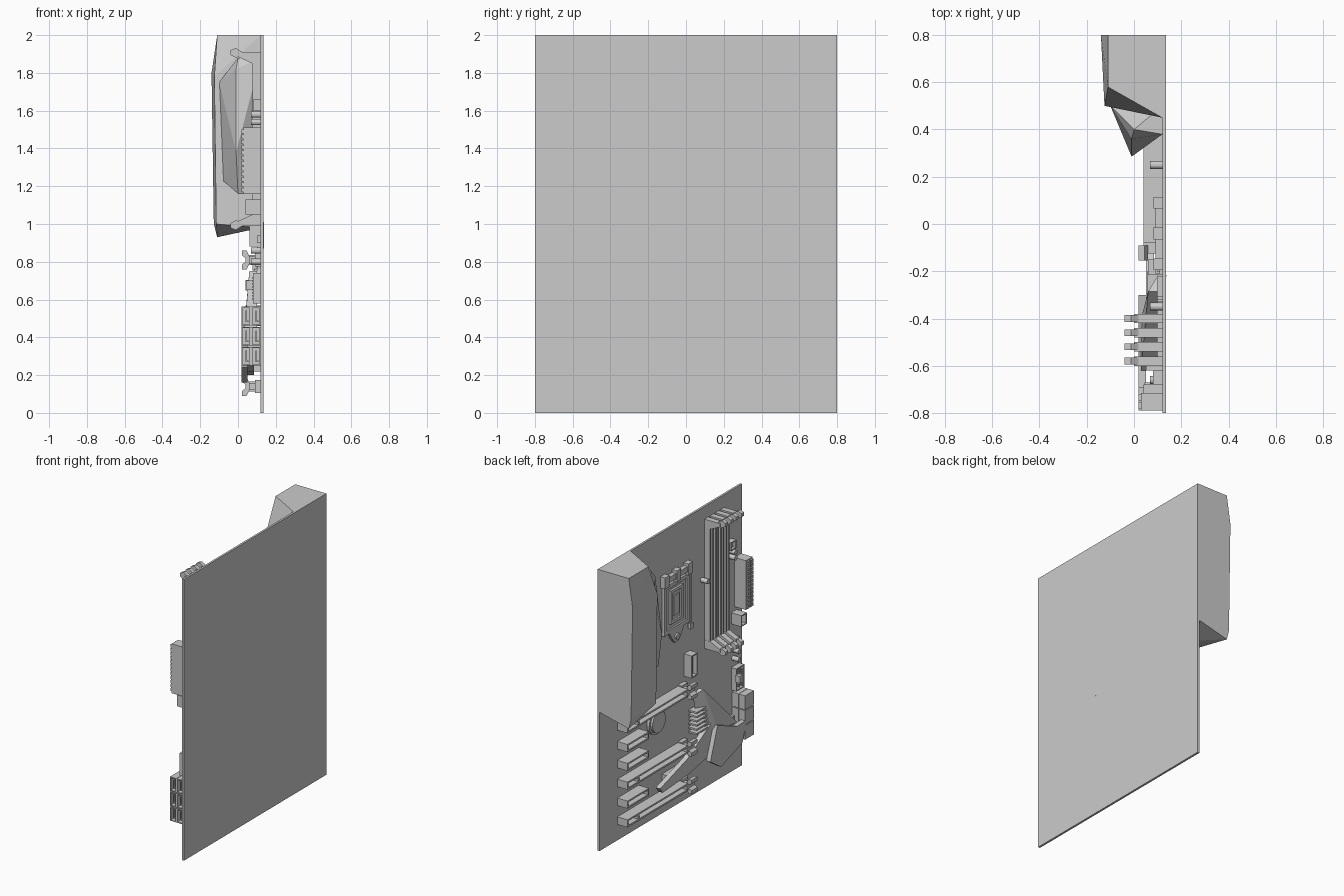
import bpy, bmesh, math
from mathutils import Vector

if "Cube" in bpy.data.objects:
    bpy.data.objects.remove(bpy.data.objects["Cube"])

FACE = 0.12   # x of the component side of the board; parts grow toward -x


def finish(name, bm):
    bmesh.ops.recalc_face_normals(bm, faces=bm.faces)
    me = bpy.data.meshes.new(name)
    bm.to_mesh(me)
    bm.free()
    ob = bpy.data.objects.new(name, me)
    bpy.context.collection.objects.link(ob)
    return ob


def box(name, x, y, z, hollow=None, rim=0.01, depth=0.03):
    """Box from (min, max) ranges; hollow = direction of an open recess."""
    bm = bmesh.new()
    bmesh.ops.create_cube(bm, size=1)
    for v in bm.verts:
        v.co = Vector([(r[0] + r[1]) / 2 + c * (r[1] - r[0]) for r, c in zip((x, y, z), v.co)])
    if hollow:
        d = Vector(hollow)
        bm.normal_update()
        f = max(bm.faces, key=lambda f: f.normal.dot(d))
        bmesh.ops.inset_region(bm, faces=[f], thickness=rim)
        r = bmesh.ops.extrude_discrete_faces(bm, faces=[f])
        bmesh.ops.translate(bm, verts=r['faces'][0].verts, vec=-d * depth)
    return finish(name, bm)


def prism(name, pts, a, b, axis='x'):
    """Extrude a yz outline along x, or an xz outline along y."""
    bm = bmesh.new()
    at = lambda p, t: (t, p[0], p[1]) if axis == 'x' else (p[0], t, p[1])
    f = bm.faces.new([bm.verts.new(at(p, a)) for p in pts])
    r = bmesh.ops.extrude_face_region(bm, geom=[f])
    vec = (b - a, 0, 0) if axis == 'x' else (0, b - a, 0)
    bmesh.ops.translate(bm, verts=[v for v in r['geom'] if isinstance(v, bmesh.types.BMVert)], vec=vec)
    return finish(name, bm)


def hull(name, pts):
    bm = bmesh.new()
    for p in pts:
        bm.verts.new(p)
    bmesh.ops.convex_hull(bm, input=bm.verts)
    bmesh.ops.dissolve_limit(bm, angle_limit=0.02, verts=bm.verts, edges=bm.edges)
    return finish(name, bm)


def disc(name, y, z, r, x0, x1, n=20):
    ring = [(y + r * math.cos(2 * math.pi * i / n), z + r * math.sin(2 * math.pi * i / n)) for i in range(n)]
    return prism(name, ring, x0, x1)


# Circuit board
box("board", (FACE, 0.135), (-0.8, 0.8), (0, 2))

# Faceted rear port cover and power stage heatsink
hull("port_cover", [(.12, .8, 2), (-.11, .8, 2), (-.11, .58, 2), (.12, .45, 2),
                    (-.14, .8, 1.8), (-.125, .5, 1.78), (-.115, .5, 1.0),
                    (-.128, .8, 1.0), (-.11, .8, .93), (.12, .8, .987), (.12, .45, .98)])
hull("power_heatsink", [(-.1, .5, 1.75), (-.08, .5, 1.23), (-.01, .285, 1.38), (-.01, .36, 1.82),
                        (0, .31, 1.16), (.0, .4, 1.88), (.12, .38, 1.88), (.12, .38, 1.16),
                        (.12, .5, 1.88), (.12, .5, 1.16)])

# Memory slots: base, two rails, end towers and latches
for i in range(4):
    y = -0.58 + i * 0.06
    box("memory_base", (.1, FACE), (y - .018, y + .018), (1.0, 1.9))
    for s in (-1, 1):
        c = y + s * .013
        box("memory_rail", (.078, .1), (c - .006, c + .006), (1.0, 1.9))
    for top in (1, -1):
        z = lambda t: 1.45 + top * t
        prism("memory_tower", [(FACE, z(.40)), (.075, z(.40)), (.0, z(.435)), (.0, z(.46)), (FACE, z(.46))],
              y - .02, y + .02, 'y')
        prism("memory_latch", [(.02, z(.44)), (-.01, z(.43)), (-.04, z(.445)), (-.04, z(.47)),
                               (-.012, z(.482)), (.02, z(.462))], y - .014, y + .014, 'y')

# Processor socket: frame, window, chip, hinge, locking tab and lever
box("socket_frame", (.1, FACE), (-.18, .1), (1.26, 1.61), (-1, 0, 0), .04, .012)
box("socket_plate", (.097, FACE), (-.11, .03), (1.32, 1.56), (-1, 0, 0), .03, .012)
box("socket_chip", (.1, FACE), (-.07, -.01), (1.37, 1.51))
box("socket_hinge", (.09, FACE), (-.17, .09), (1.63, 1.67))
for y in (-.17, -.04, .09):
    box("hinge_knuckle", (.083, FACE), (y - .025, y + .025), (1.61, 1.69))
prism("socket_tab", [(-.12, 1.26), (.04, 1.26), (.01, 1.21), (-.02, 1.175), (-.06, 1.175), (-.09, 1.21)], .1, FACE)
disc("tab_screw", -.04, 1.215, .022, .088, FACE, 12)
box("socket_lever", (.098, .11), (-.2, -.187), (1.23, 1.66))
box("lever_grip", (.09, .11), (-.21, -.18), (1.21, 1.25))

# Expansion slots: long ones carry a retaining clip
for i in range(6):
    z = .81 - i * .134
    long_slot = i in (0, 3, 5)
    y0 = -.08 if long_slot else .36
    box("expansion_slot", (.04, FACE), (y0, .6), (z - .027, z + .027), (-1, 0, 0), .017, .05)
    if long_slot:
        box("slot_key", (.042, .09), (.46, .48), (z - .02, z + .02))
        box("clip_stem", (.04, FACE), (-.125, -.08), (z - .018, z + .018))
        prism("clip_hook", [(.06, z - .02), (.045, z - .05), (.02, z - .05), (.02, z - .025), (.04, z - .01),
                            (.04, z + .01), (.02, z + .025), (.02, z + .05), (.045, z + .05), (.06, z + .02)],
              -.155, -.09, 'y')
        box("clip_foot", (.09, FACE), (-.15, -.08), (z - .035, z + .035))

# Coin battery in its holder
disc("battery_holder", .18, .69, .09, .1, FACE)
disc("coin_battery", .18, .69, .075, .085, .1)
box("battery_spring", (.078, FACE), (.16, .2), (.755, .79))

# Chipset heatsink: base, sloped wing, angular cap, diagonal arm and fins
box("chipset_base", (.05, FACE), (-.62, -.3), (.26, .44))
hull("chipset_wing", [(.06, -.285, .75), (.1, -.22, .72), (.03, -.62, .40), (.03, -.40, .42), (.06, -.31, .6),
                      (.1, -.285, .75), (.1, -.62, .40), (.1, -.27, .5)])
prism("chipset_cap", [(-.38, .47), (-.6, .38), (-.71, .385), (-.66, .24), (-.42, .16), (-.3, .24)], .018, .05)
prism("chipset_arm", [(.22, .24), (-.09, .335), (-.36, .49), (-.46, .42), (-.36, .27), (-.1, .22), (.19, .2)], .05, .085)
box("arm_post", (.085, FACE), (-.05, .1), (.22, .28))
for i in range(6):
    z = .46 + i * .03
    box("chipset_fin", (.055, FACE), (-.36 + i * .01, -.2), (z, z + .012))

# Main power connector with pin sockets
box("main_power_connector", (.03, FACE), (-.79, -.715), (1.16, 1.51))
for i in range(12):
    for y in (-.77, -.735):
        z = 1.18 + i * .0282
        box("power_pin_socket", (.018, .03), (y - .014, y + .014), (z - .011, z + .011), (-1, 0, 0), .004, .01)

# Stacked drive ports, two wide and three high, opening to the front
for r in range(3):
    for c in range(2):
        x0, z0 = .018 + c * .052, .25 + r * .106
        box("drive_port", (x0, x0 + .05), (-.79, -.69), (z0, z0 + .1), (0, -1, 0), .009, .05)
        box("drive_tongue", (x0 + .022, x0 + .029), (-.78, -.735), (z0 + .02, z0 + .08))
        box("drive_key", (x0 + .022, x0 + .038), (-.78, -.735), (z0 + .02, z0 + .028))

# Edge headers
box("fan_header", (.04, FACE), (-.74, -.68), (1.05, 1.13), (-1, 0, 0), .01, .04)
box("front_panel_header", (.08, FACE), (-.77, -.68), (.58, .74), (-1, 0, 0), .01, .025)
box("header_key", (.045, .08), (-.70, -.67), (.65, .70))
for i in range(8):
    for y in (-.74, -.71):
        z = .605 + i * .0158
        box("header_pin", (.075, .11), (y - .004, y + .004), (z - .004, z + .004))
box("small_header", (.08, FACE), (-.68, -.62), (1.6, 1.66), (-1, 0, 0), .01, .02)
box("edge_chip", (.1, FACE), (-.75, -.70), (.9, .94))

# Vertical card connector with a tab through the board
box("card_connector", (.06, FACE), (-.215, -.15), (.88, 1.04), (-1, 0, 0), .012, .03)
box("card_connector_tab", (.1, .137), (-.222, -.215), (.87, 1.01))

# Round capacitors
for y, z in ((-.35, 1.49), (.25, 1.08), (-.66, 1.54), (-.66, 1.58), (-.7, .8), (-.7, .86)):
    ob = disc("capacitor", y, z, .017, .068, FACE, 14)
